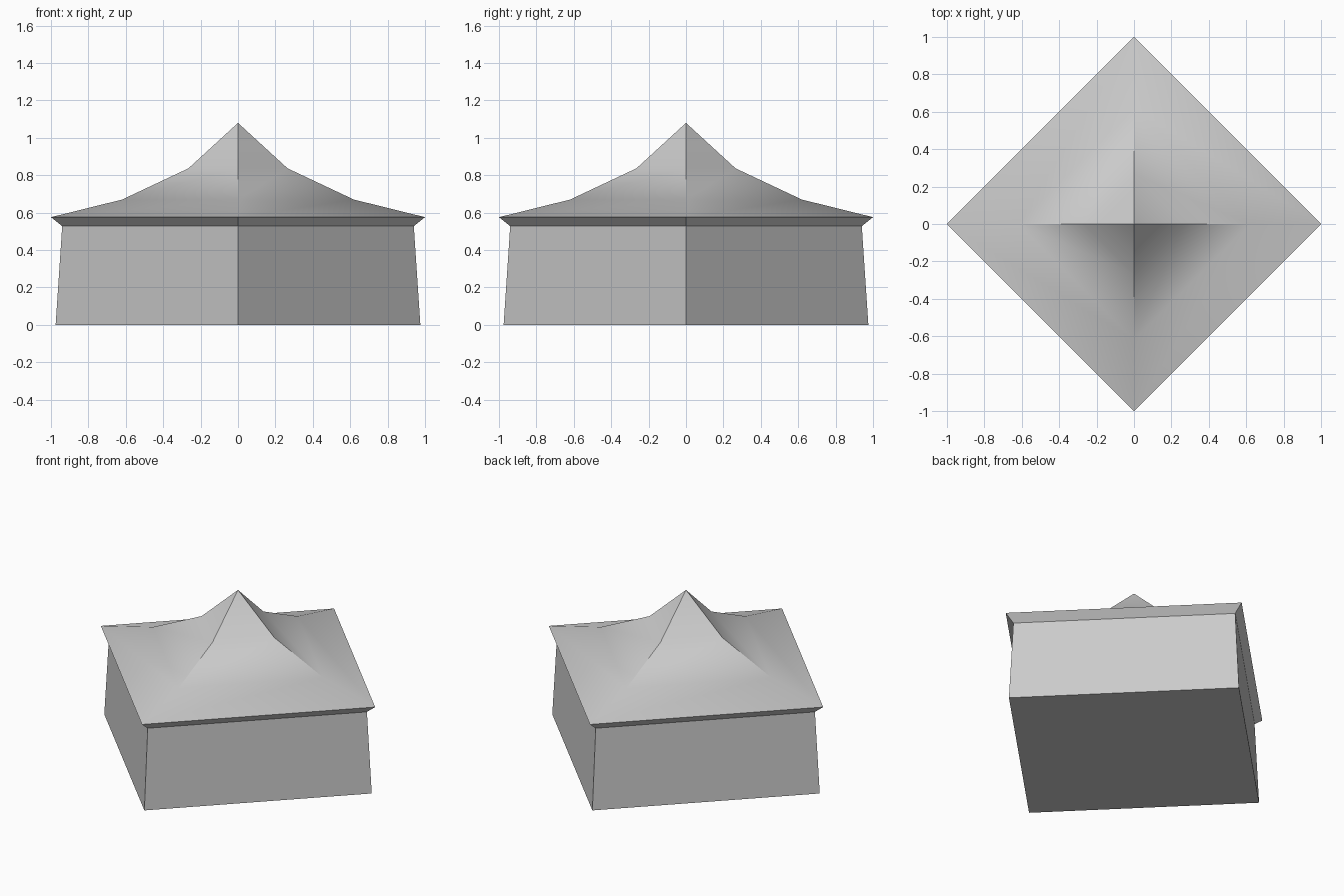
import bpy, math

if "Cube" in bpy.data.objects:
    bpy.data.objects.remove(bpy.data.objects["Cube"])

paint = bpy.data.materials.new("light grey")
paint.diffuse_color = (0.6, 0.6, 0.6, 1)
paint.use_nodes = True
paint.node_tree.nodes["Principled BSDF"].inputs["Base Color"].default_value = paint.diffuse_color


def square_lathe(name, profile, cap_bottom):
    """Four-sided solid with corners on the axes, from (radius, z) points."""
    verts, rings, faces = [], [], []
    for r, z in profile:
        n = 4 if r > 0 else 1
        rings.append(list(range(len(verts), len(verts) + n)))
        for i in range(n):
            a = i * math.pi / 2
            verts.append((r * math.cos(a), r * math.sin(a), z))
    for lo, hi in zip(rings, rings[1:]):
        for i in range(4):
            j = (i + 1) % 4
            if len(hi) == 1:
                faces.append((lo[i], lo[j], hi[0]))
            else:
                faces.append((lo[i], lo[j], hi[j], hi[i]))
    if cap_bottom:
        faces.append(tuple(reversed(rings[0])))
    mesh = bpy.data.meshes.new(name)
    mesh.from_pydata(verts, [], faces)
    mesh.materials.append(paint)
    obj = bpy.data.objects.new(name, mesh)
    bpy.context.collection.objects.link(obj)
    return obj


# Slightly tapered walls with a floor
square_lathe("walls", [(0.975, 0), (0.94, 0.528)], True)

# Flared eave and concave pavilion roof, softened between slopes
roof = square_lathe("roof", [(0.94, 0.528), (1.0, 0.576), (0.62, 0.67),
                             (0.265, 0.837), (0, 1.08)], False)
bpy.context.view_layer.objects.active = roof
roof.select_set(True)
bpy.ops.object.shade_smooth_by_angle(angle=math.radians(30))
